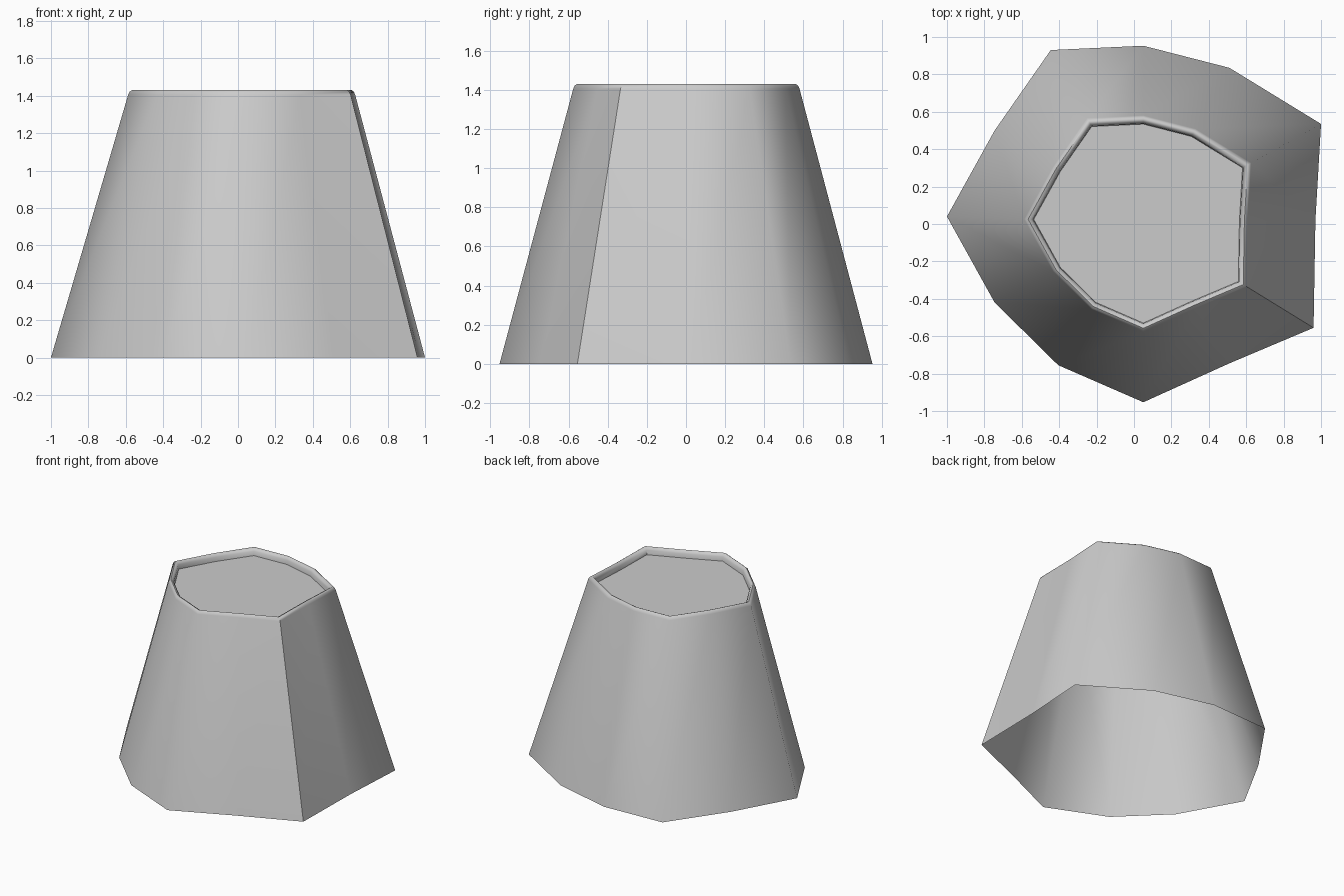
import bpy, bmesh, math

if "Cube" in bpy.data.objects:
    bpy.data.objects.remove(bpy.data.objects["Cube"])

# Irregular twelve-sided footprint, as x, y on the ground
OUTLINE = [(0.97, 0.02), (1.0, 0.535), (0.51, 0.835), (0.05, 0.953),
           (-0.445, 0.93), (-0.745, 0.5), (-1.0, 0.04), (-0.745, -0.42),
           (-0.405, -0.755), (0.05, -0.953), (0.51, -0.745), (0.96, -0.555)]
CENTRE = (0.05, 0.005)

# Profile from the open foot, over the rounded rim, to the sunken floor: scale, z
PROFILE = [(1.0, 0.0), (0.607, 1.405), (0.6, 1.421), (0.587, 1.43),
           (0.573, 1.424), (0.562, 1.408), (0.558, 1.375)]

grey = bpy.data.materials.new("plain_grey")
grey.diffuse_color = (0.6, 0.6, 0.6, 1.0)
grey.use_nodes = True
grey.node_tree.nodes["Principled BSDF"].inputs["Base Color"].default_value = grey.diffuse_color

bm = bmesh.new()
rings = []
for s, z in PROFILE:
    rings.append([bm.verts.new((CENTRE[0] + (x - CENTRE[0]) * s,
                                CENTRE[1] + (y - CENTRE[1]) * s, z))
                  for x, y in OUTLINE])

# Tapered walls and rim
n = len(OUTLINE)
for low, high in zip(rings, rings[1:]):
    for i in range(n):
        j = (i + 1) % n
        bm.faces.new((low[i], low[j], high[j], high[i]))

# Sunken top floor; the underside stays open
bm.faces.new(rings[-1])

mesh = bpy.data.meshes.new("tapered_stump")
bm.to_mesh(mesh)
bm.free()
mesh.materials.append(grey)
stump = bpy.data.objects.new("tapered_stump", mesh)
bpy.context.collection.objects.link(stump)

# Smooth sides with the sharpest corners kept
bpy.context.view_layer.objects.active = stump
stump.select_set(True)
bpy.ops.object.shade_smooth_by_angle(angle=math.radians(61))
